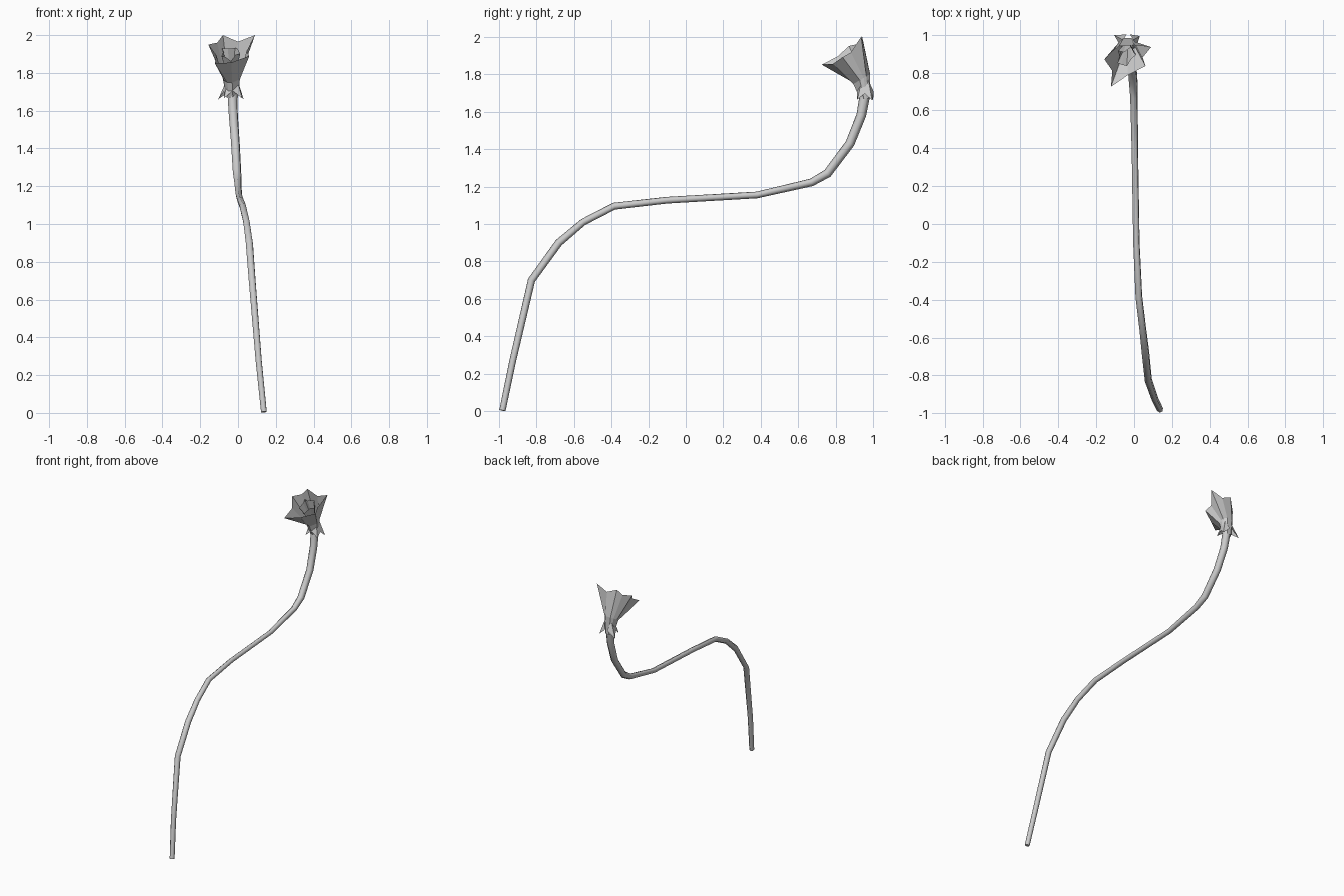
import bpy
from mathutils import Vector

if "Cube" in bpy.data.objects:
    bpy.data.objects.remove(bpy.data.objects["Cube"])


def make_mesh(name, verts, faces):
    me = bpy.data.meshes.new(name)
    me.from_pydata([tuple(v) for v in verts], [], faces)
    me.update()
    ob = bpy.data.objects.new(name, me)
    bpy.context.collection.objects.link(ob)
    return ob


# Stem: thin faceted tube along an S-shaped path (x, y, z, radius)
path = [(.137, -.98, .005, .017), (.11, -.925, .27, .018), (.075, -.825, .70, .02),
        (.06, -.68, .90, .021), (.045, -.55, 1.01, .019), (.025, -.385, 1.095, .019),
        (.012, -.1, 1.127, .018), (.004, .38, 1.155, .018), (-.001, .67, 1.222, .021),
        (-.005, .755, 1.27, .024), (-.014, .875, 1.43, .025), (-.025, .935, 1.58, .026),
        (-.03, .955, 1.69, .028)]
cu = bpy.data.curves.new("stem", 'CURVE')
cu.dimensions = '3D'
cu.bevel_depth = 1.0
cu.bevel_resolution = 1
cu.use_fill_caps = True
sp = cu.splines.new('POLY')
sp.points.add(len(path) - 1)
for p, (x, y, z, r) in zip(sp.points, path):
    p.co = (x, y, z, 1)
    p.radius = r
stem = bpy.data.objects.new("stem", cu)
bpy.context.collection.objects.link(stem)
bpy.context.view_layer.objects.active = stem
stem.select_set(True)
bpy.ops.object.convert(target='MESH')

# Flower rim: petal tips alternating with the notches between them
rim = [Vector(v) for v in [
    (.09, .935, 2.0), (.0, .945, 1.965), (-.08, .94, 2.0), (-.11, .915, 1.96),
    (-.157, .87, 1.95), (-.115, .81, 1.895), (-.122, .725, 1.85), (-.035, .785, 1.855),
    (.06, .835, 1.89), (.045, .88, 1.915)]]
n = len(rim)
neck = Vector((-.03, .957, 1.67))
throat = Vector((-.035, .94, 1.775))
mouth = sum(rim, Vector()) / n


def ring(centre, radius, tilt):
    out = []
    for r in rim:
        d = r - mouth
        d.z = 0
        d.normalize()
        out.append(centre + Vector((d.x, d.y, d.y * tilt)) * radius)
    return out


def bridge(count, rings):
    return [(a * count + i, a * count + (i + 1) % count,
             (a + 1) * count + (i + 1) % count, (a + 1) * count + i)
            for a in range(rings - 1) for i in range(count)]


# Outer trumpet of petals
make_mesh("petals", ring(neck, .03, 0) + ring(throat, .047, .6) + rim, bridge(n, 3))

# Smaller inner petals, their points turned between the outer ones
inner = []
for i, r in enumerate(rim):
    inner.append(mouth.lerp(r, .62 if i % 2 else .3) + Vector((0, .02, -.02)))
make_mesh("inner_petals", ring(throat, .018, .4) + inner, bridge(n, 2))

# Drooping sepals around the neck
tips = [(-.105, .998, 1.66), (.03, .993, 1.66), (.022, .915, 1.665), (-.075, .913, 1.665)]
verts, faces = [], []
for t in tips:
    t = Vector(t)
    out = (t - neck)
    out.z = 0
    out.normalize()
    side = Vector((-out.y, out.x, 0)) * .034
    mid = neck + out * .03 + Vector((0, 0, .035))
    top = neck + out * .03 + Vector((0, 0, .1))
    b = len(verts)
    verts += [top, mid + side, t, mid - side]
    faces += [(b, b + 1, b + 2), (b, b + 2, b + 3)]
make_mesh("sepals", verts, faces)
